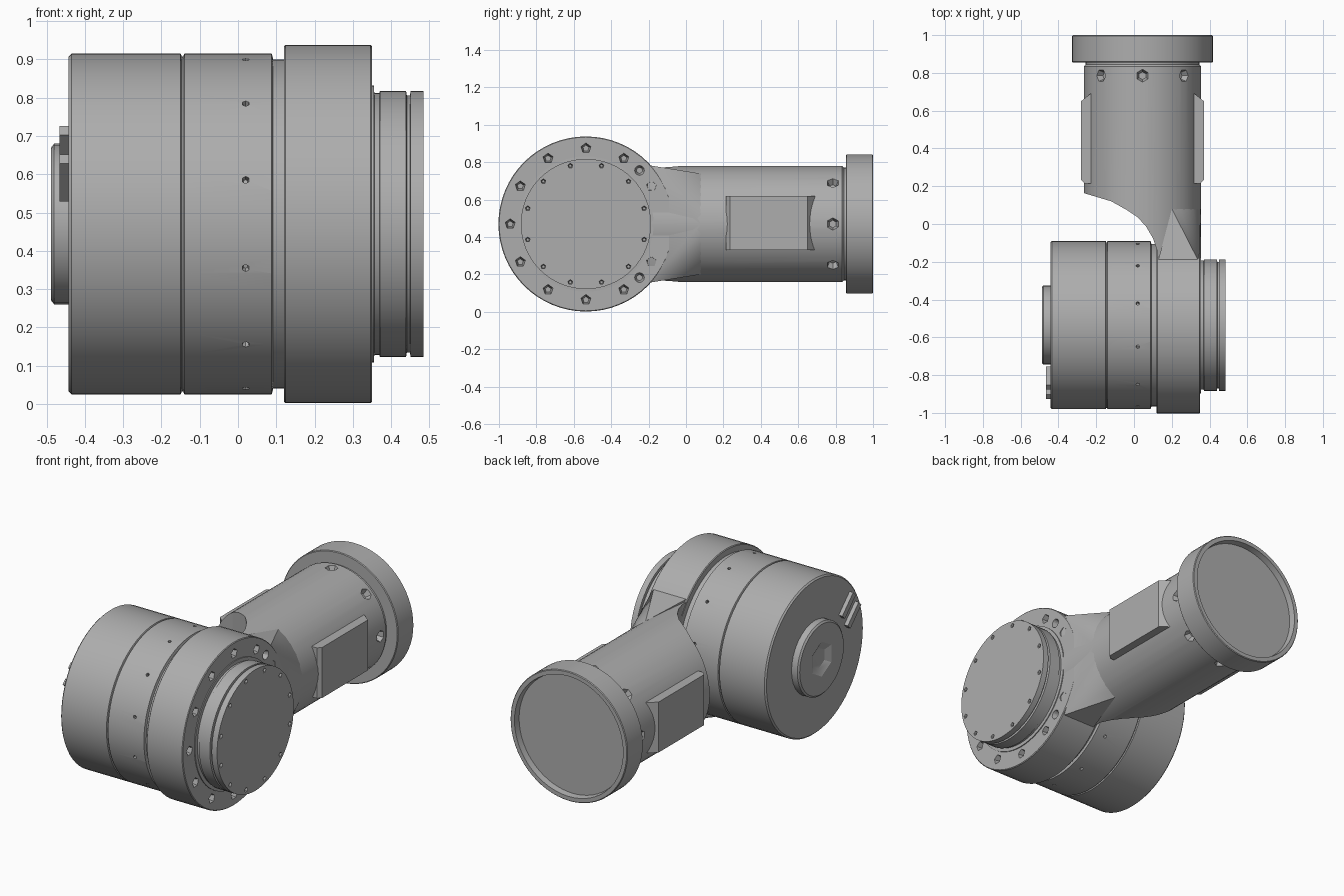
import bpy, bmesh, math
from math import sin, cos, pi, radians
from mathutils import Vector, Matrix

cube = bpy.data.objects.get("Cube")
if cube:
    bpy.data.objects.remove(cube)

JY, JZ = -0.535, 0.47      # joint axis, runs along x
AX = 0.045                 # arm axis, runs along y
AR = 0.311                 # arm radius

metal = bpy.data.materials.new("grey metal")
metal.use_nodes = True
GREY = (0.42, 0.42, 0.42, 1)
metal.diffuse_color = GREY
metal.node_tree.nodes["Principled BSDF"].inputs["Base Color"].default_value = GREY


def finish(bm, name, smooth=True):
    bmesh.ops.recalc_face_normals(bm, faces=bm.faces)
    me = bpy.data.meshes.new(name)
    bm.to_mesh(me)
    bm.free()
    ob = bpy.data.objects.new(name, me)
    bpy.context.collection.objects.link(ob)
    me.materials.append(metal)
    if smooth:
        shade(ob)
    return ob


def shade(ob):
    bpy.ops.object.select_all(action='DESELECT')
    ob.select_set(True)
    bpy.context.view_layer.objects.active = ob
    bpy.ops.object.shade_smooth_by_angle(angle=radians(30))


def lathe(name, profile, axis, seg=64):
    """Closed turned body; profile lists (position along axis, radius)."""
    bm = bmesh.new()
    rings = []
    for a, r in profile:
        ring = []
        for i in range(seg):
            u, v = r * cos(2 * pi * i / seg), r * sin(2 * pi * i / seg)
            co = (a, JY + u, JZ + v) if axis == 'X' else (AX + u, a, JZ + v)
            ring.append(bm.verts.new(co))
        rings.append(ring)
    for r0, r1 in zip(rings, rings[1:]):
        for i in range(seg):
            j = (i + 1) % seg
            bm.faces.new((r0[i], r0[j], r1[j], r1[i]))
    bm.faces.new(rings[0])
    bm.faces.new(rings[-1])
    return finish(bm, name)


def prism(name, outline, depth, matrix):
    """Extrude a flat outline both ways along local z."""
    bm = bmesh.new()
    face = bm.faces.new([bm.verts.new((x, y, -depth / 2)) for x, y in outline])
    new = bmesh.ops.extrude_face_region(bm, geom=[face])["geom"]
    verts = [g for g in new if isinstance(g, bmesh.types.BMVert)]
    bmesh.ops.translate(bm, verts=verts, vec=(0, 0, depth))
    bm.transform(matrix)
    return finish(bm, name, False)


def sockets(name, spots, radius, depth, sides=6):
    """Tapered pocket cutters at (point, outward direction)."""
    bm = bmesh.new()
    for p, d in spots:
        m = Matrix.Translation(p) @ Vector(d).to_track_quat('Z', 'Y').to_matrix().to_4x4()
        bmesh.ops.create_cone(bm, cap_ends=True, segments=sides, radius1=radius * 0.6,
                              radius2=radius * 1.4, depth=depth * 2, matrix=m)
    return finish(bm, name, False)


def boolean(ob, cutter, operation='DIFFERENCE'):
    cutter.hide_render = True
    mod = ob.modifiers.new("cut", 'BOOLEAN')
    mod.object, mod.operation, mod.solver = cutter, operation, 'EXACT'
    bpy.context.view_layer.objects.active = ob
    bpy.ops.object.modifier_apply(modifier=mod.name)
    bpy.data.objects.remove(cutter)
    shade(ob)


def around_joint(x, r, angles):
    return [Vector((x, JY + r * cos(radians(a)), JZ + r * sin(radians(a)))) for a in angles]


# Motor housing with seam groove and recessed neck
motor = lathe("motor_housing", [(-0.443, 0.437), (-0.435, 0.445), (-0.150, 0.445), (-0.147, 0.438),
                                (-0.143, 0.438), (-0.140, 0.445), (0.088, 0.445), (0.092, 0.430),
                                (0.130, 0.430)], 'X')
pins = around_joint(0.02, 0.445, range(15, 360, 30))
boolean(motor, sockets("pin_cutter", [(p, p - Vector((0.02, JY, JZ))) for p in pins], 0.010, 0.02))

# Joint flange with a circle of bolt pockets
flange = lathe("joint_flange", [(0.120, 0.464), (0.124, 0.468), (0.346, 0.468), (0.350, 0.464)], 'X')
bolts = around_joint(0.35, 0.405, range(0, 360, 30))
boolean(flange, sockets("bolt_cutter", [(p, (1, 0, 0)) for p in bolts], 0.028, 0.05, 5))
dowels = around_joint(0.35, 0.405, (-45, 45))
boolean(flange, sockets("dowel_cutter", [(p, (1, 0, 0)) for p in dowels], 0.026, 0.04, 16))

# Output disc: stepped rings and a notched face
disc = lathe("output_disc", [(0.340, 0.362), (0.355, 0.362), (0.356, 0.342), (0.369, 0.342),
                             (0.371, 0.348), (0.439, 0.348), (0.441, 0.335), (0.449, 0.335),
                             (0.451, 0.348), (0.485, 0.348)], 'X')
notches = around_joint(0.487, 0.322, range(15, 360, 30))
boolean(disc, sockets("notch_cutter", [(p, (1, 0, 0)) for p in notches], 0.014, 0.03, 5))

# Rear cap with hexagonal socket
cap = lathe("rear_cap", [(-0.488, 0.200), (-0.480, 0.210), (-0.435, 0.210)], 'X', 32)
boolean(cap, sockets("hex_cutter", [(Vector((-0.488, JY, JZ)), (-1, 0, 0))], 0.10, 0.02))

# Two raised bars on the rear face
for i, (y, z) in enumerate([(-0.815, 0.665), (-0.865, 0.59)]):
    m = Matrix.Translation((-0.452, y, z)) @ Matrix.Rotation(radians(-45), 4, 'X') @ Matrix.Rotation(pi / 2, 4, 'Y')
    box = [(-0.017, -0.07), (0.017, -0.07), (0.017, 0.07), (-0.017, 0.07)]
    prism(f"rear_bar_{i + 1}", box, 0.028, m)

# Arm tube, scooped out beside the motor
arm = lathe("arm_tube", [(-0.25, AR), (0.835, AR), (0.845, AR - 0.01), (0.87, AR - 0.01)], 'Y')
scoop = [(-0.5, 0.22), (-0.27, 0.165), (-0.12, 0.12), (-0.04, 0.075), (0.02, 0.035), (0.065, -0.015),
         (0.1, -0.075), (0.122, -0.14), (0.122, -0.4), (-0.5, -0.4)]
boolean(arm, prism("scoop_cutter", scoop, 1, Matrix.Translation((0, 0, JZ))))
ring = [radians(a) for a in range(0, 360, 45)]
pockets = [(Vector((AX + AR * cos(a), 0.785, JZ + AR * sin(a))), (cos(a), 0, sin(a))) for a in ring]
boolean(arm, sockets("arm_pocket_cutter", pockets, 0.034, 0.035, 6))

# Web blending the arm into the joint flange
bm = bmesh.new()
for x in (0.125, 0.346):
    for z in (-0.315, 0.315):
        bm.verts.new((x, -0.205, JZ + z))
for a in range(-60, 61, 10):
    bm.verts.new((AX + AR * cos(radians(a)), 0.08, JZ + AR * sin(radians(a))))
bmesh.ops.convex_hull(bm, input=bm.verts)
finish(bm, "arm_web")

# Flat side pads with one sloped end
for name, s in (("left_pad", 1), ("right_pad", -1)):
    outline = [(AX + s * x, y) for x, y in [(0.2, 0.215), (0.305, 0.215), (0.325, 0.235),
                                            (0.325, 0.65), (0.275, 0.69), (0.2, 0.69)]]
    prism(name, outline, 0.29, Matrix.Translation((0, 0, JZ + 0.005)))

# End flange with shallow recess
lathe("end_flange", [(0.855, 0.368), (0.859, 0.372), (0.996, 0.372), (1.0, 0.368),
                     (1.0, 0.345), (0.965, 0.340)], 'Y')
